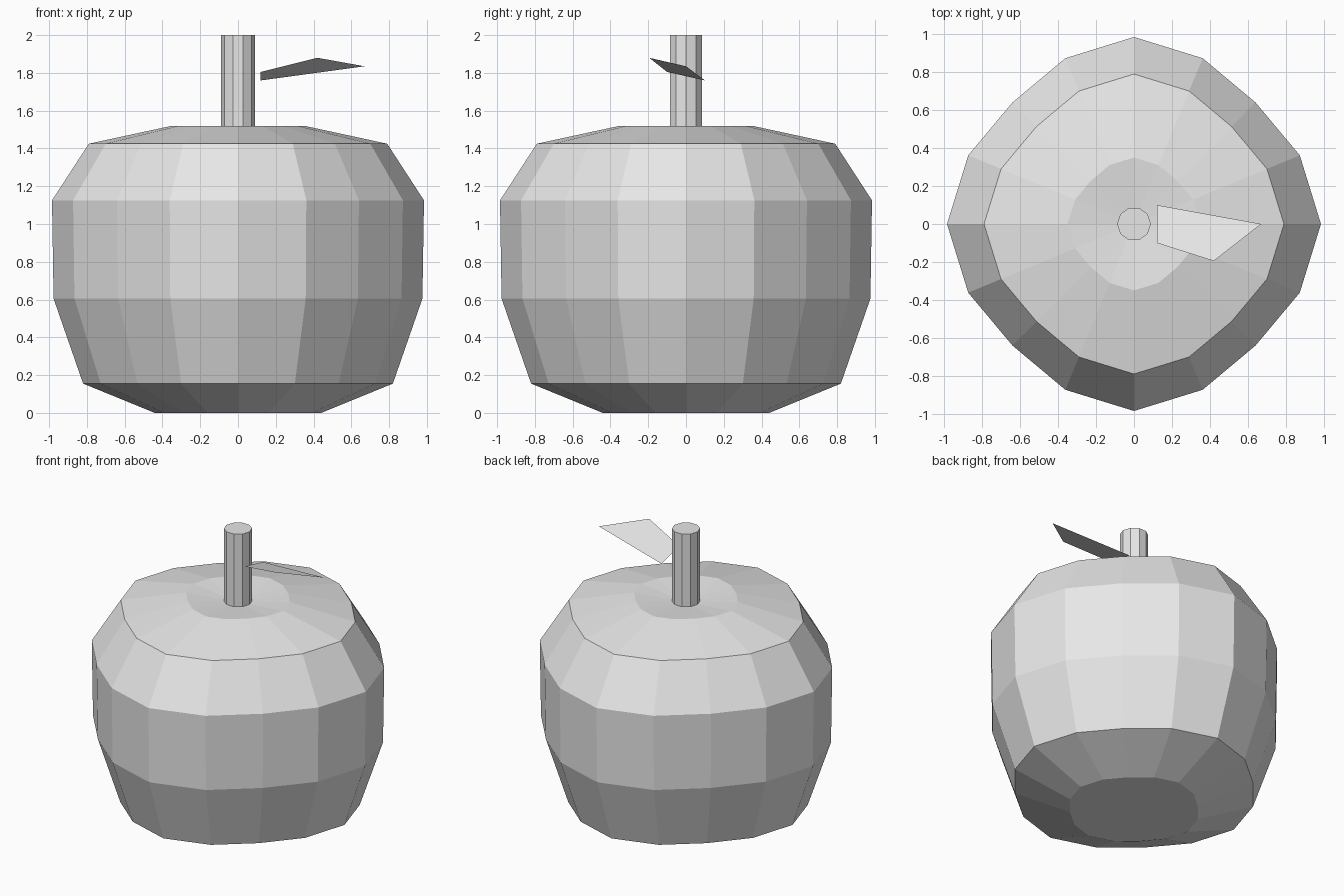
import bpy, bmesh
from math import sin, cos, tau

cube = bpy.data.objects.get("Cube")
if cube:
    bpy.data.objects.remove(cube, do_unlink=True)

grey = bpy.data.materials.new("plain grey")
grey.use_nodes = True
grey.diffuse_color = (0.8, 0.8, 0.8, 1)
grey.node_tree.nodes["Principled BSDF"].inputs["Base Color"].default_value = (0.8, 0.8, 0.8, 1)


def finish(name, bm):
    """Turn a bmesh into a flat-shaded object."""
    mesh = bpy.data.meshes.new(name)
    bm.to_mesh(mesh)
    bm.free()
    mesh.materials.append(grey)
    obj = bpy.data.objects.new(name, mesh)
    bpy.context.collection.objects.link(obj)
    return obj


def lathe(bm, profile, sides, lobe=0.0):
    """Stack rings of (radius, height) with four soft lobes; return the rings."""
    rings = []
    for radius, z in profile:
        ring = []
        for i in range(sides):
            a = tau * i / sides
            r = radius * (1 + lobe * cos(4 * a))
            ring.append(bm.verts.new((r * cos(a), r * sin(a), z)))
        rings.append(ring)
    for low, high in zip(rings, rings[1:]):
        for i in range(sides):
            j = (i + 1) % sides
            bm.faces.new((low[i], low[j], high[j], high[i]))
    bm.faces.new(rings[0][::-1])
    return rings


# Fruit: lobed body with a shallow dish on top
bm = bmesh.new()
profile = [(0.423, 0), (0.787, 0.155), (0.937, 0.605),
           (0.945, 1.125), (0.758, 1.425), (0.336, 1.52)]
rim = lathe(bm, profile, 16, 0.042)[-1]
centre = bm.verts.new((0, 0, 1.485))
for i, v in enumerate(rim):
    bm.faces.new((v, rim[(i + 1) % len(rim)], centre))
finish("fruit_body", bm)

# Stem: ten-sided post
bm = bmesh.new()
bm.faces.new(lathe(bm, [(0.089, 1.475), (0.089, 2)], 10)[-1])
finish("stem", bm)

# Leaf: single tilted sheet beside the stem
bm = bmesh.new()
outline = [(0.12, 0.1, 1.76), (0.12, -0.1, 1.805), (0.42, -0.195, 1.88), (0.67, 0, 1.835)]
bm.faces.new([bm.verts.new(p) for p in outline])
finish("leaf", bm)
